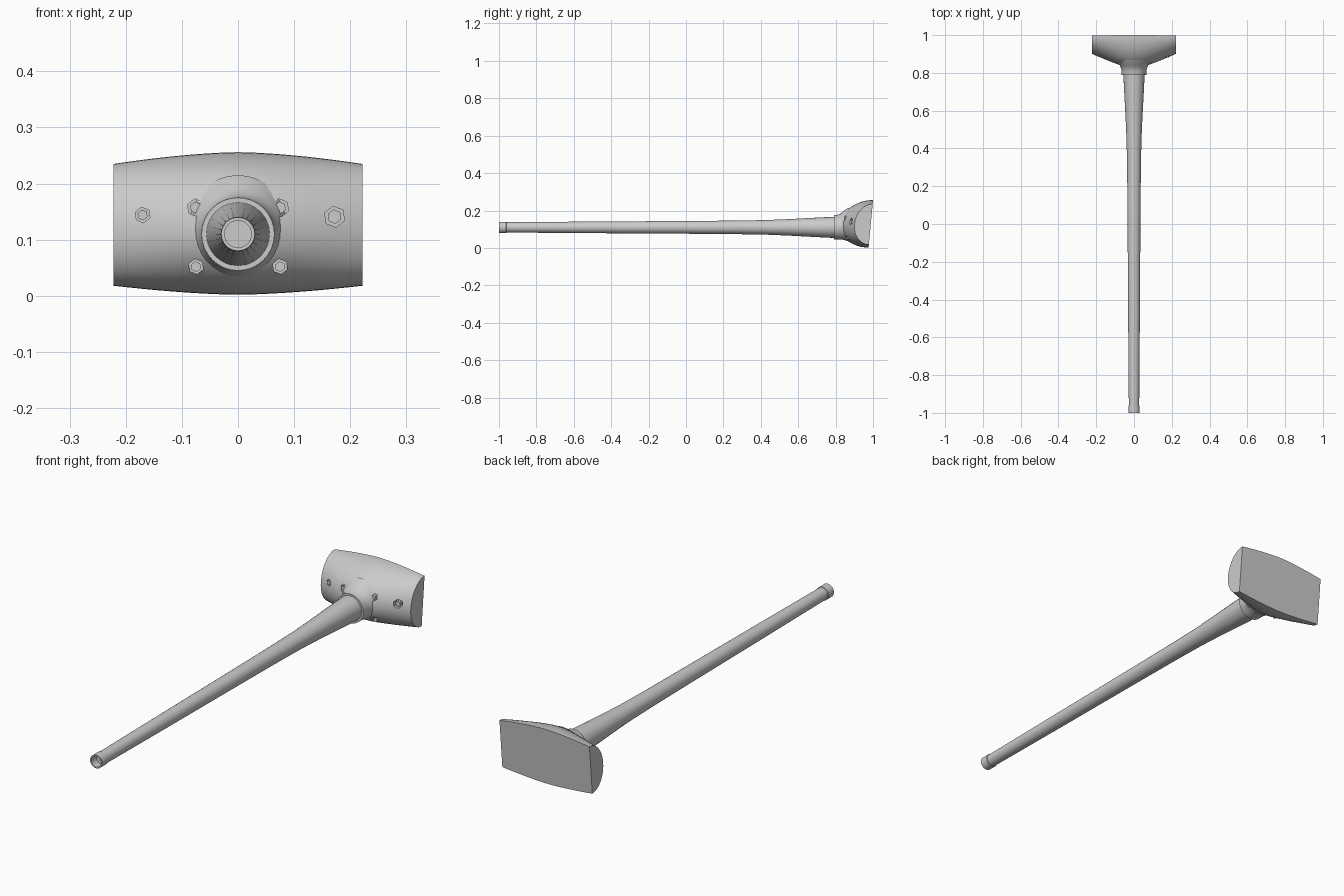
import bpy, bmesh, math
from mathutils import Matrix

if "Cube" in bpy.data.objects:
    bpy.data.objects.remove(bpy.data.objects["Cube"])

grey = bpy.data.materials.new("grey metal")
grey.diffuse_color = (0.6, 0.6, 0.6, 1)
grey.use_nodes = True
grey.node_tree.nodes["Principled BSDF"].inputs["Base Color"].default_value = grey.diffuse_color


def finish(name, bm, angle=35, smooth=True):
    bmesh.ops.recalc_face_normals(bm, faces=bm.faces)
    me = bpy.data.meshes.new(name)
    bm.to_mesh(me)
    bm.free()
    me.materials.append(grey)
    ob = bpy.data.objects.new(name, me)
    bpy.context.collection.objects.link(ob)
    if smooth:
        smooth_shade(ob, angle)
    return ob


def smooth_shade(ob, angle):
    bpy.ops.object.select_all(action='DESELECT')
    ob.select_set(True)
    bpy.context.view_layer.objects.active = ob
    bpy.ops.object.shade_smooth_by_angle(angle=math.radians(angle))


def loft(rings):
    """Skin a closed solid over rings of equal point count."""
    bm = bmesh.new()
    loops = [[bm.verts.new(p) for p in r] for r in rings]
    n = len(loops[0])
    for a, b in zip(loops, loops[1:]):
        for i in range(n):
            j = (i + 1) % n
            bm.faces.new((a[i], a[j], b[j], b[i]))
    bm.faces.new(loops[0])
    bm.faces.new(loops[-1])
    return bm


def circle(y, r, z, n=24):
    return [(r * math.cos(2 * math.pi * i / n), y,
             z + r * math.sin(2 * math.pi * i / n)) for i in range(n)]


# Handle: hollow end cap, then a shaft flaring towards the head
handle = [(-0.965, 0.024), (-1.0, 0.024), (-1.0, 0.030), (-0.962, 0.030),
          (-0.960, 0.0275), (-0.5, 0.031), (0.0, 0.034), (0.25, 0.036),
          (0.43, 0.039), (0.55, 0.044), (0.68, 0.051), (0.80, 0.057)]
finish("handle", loft([circle(y, r, 0.11) for y, r in handle]))

# Neck: collar blending into the head
neck = [(0.79, 0.065, 0.110), (0.81, 0.066, 0.111), (0.825, 0.069, 0.114),
        (0.838, 0.074, 0.118), (0.850, 0.081, 0.122), (0.868, 0.090, 0.125)]
finish("neck", loft([circle(*s, n=32) for s in neck]))


# Head: D-shaped section swept across x, with a tilted flat back
def section(x):
    k = (abs(x) / 0.222) ** 1.6
    top, bottom = 0.256 - 0.021 * k, 0.002 + 0.016 * k
    front = 0.80 + math.hypot(0.025, 0.44 * x)
    return top, bottom, front


def back_y(z):
    return 0.976 + 0.024 * z / 0.256


def head_y(x, z):
    top, bottom, front = section(x)
    mid, half = (top + bottom) / 2, (top - bottom) / 2
    s = math.sqrt(max(0, 1 - ((z - mid) / half) ** 2))
    return back_y(z) - (back_y(mid) - front) * s


def head_ring(x, n=24):
    top, bottom, _ = section(x)
    mid, half = (top + bottom) / 2, (top - bottom) / 2
    zs = [mid + half * math.sin(math.pi * (i / n - 0.5)) for i in range(n + 1)]
    return [(x, head_y(x, z), z) for z in zs]


head = finish("head", loft([head_ring(-0.222 + 0.444 * i / 24) for i in range(25)]),
              smooth=False)

# Hexagonal bolts sitting in hexagonal recesses: x, z, radius, rise
bolts = [(-0.17, 0.144, 0.014, 0.0), (0.172, 0.141, 0.019, 0.0)]
for side in (-1, 1):
    bolts += [(0.075 * side, 0.157, 0.016, 0.0), (0.075 * side, 0.052, 0.014, 0.006)]


def hex_prism(bm, x, z, r, y0, y1):
    m = (Matrix.Translation((x, (y0 + y1) / 2, z))
         @ Matrix.Rotation(math.pi / 2, 4, 'X') @ Matrix.Rotation(0.15, 4, 'Z'))
    bmesh.ops.create_cone(bm, cap_ends=True, segments=6, radius1=r, radius2=r,
                          depth=y1 - y0, matrix=m)


cut_bm, bolt_bm = bmesh.new(), bmesh.new()
for x, z, r, rise in bolts:
    y = head_y(x, z)
    hex_prism(cut_bm, x, z, r, y - 0.05, y + 0.014)
    hex_prism(bolt_bm, x, z, r * 0.68, y - rise, y + 0.03)
cutter = finish("bolt_recess_cutter", cut_bm, smooth=False)
cutter.hide_render = True
cutter.hide_set(True)
finish("bolts", bolt_bm, smooth=False)

# Cut the recesses into the head
mod = head.modifiers.new("recesses", 'BOOLEAN')
mod.operation = 'DIFFERENCE'
mod.solver = 'EXACT'
mod.object = cutter
bpy.ops.object.select_all(action='DESELECT')
head.select_set(True)
bpy.context.view_layer.objects.active = head
bpy.ops.object.modifier_apply(modifier=mod.name)
bpy.data.objects.remove(cutter)
smooth_shade(head, 35)
